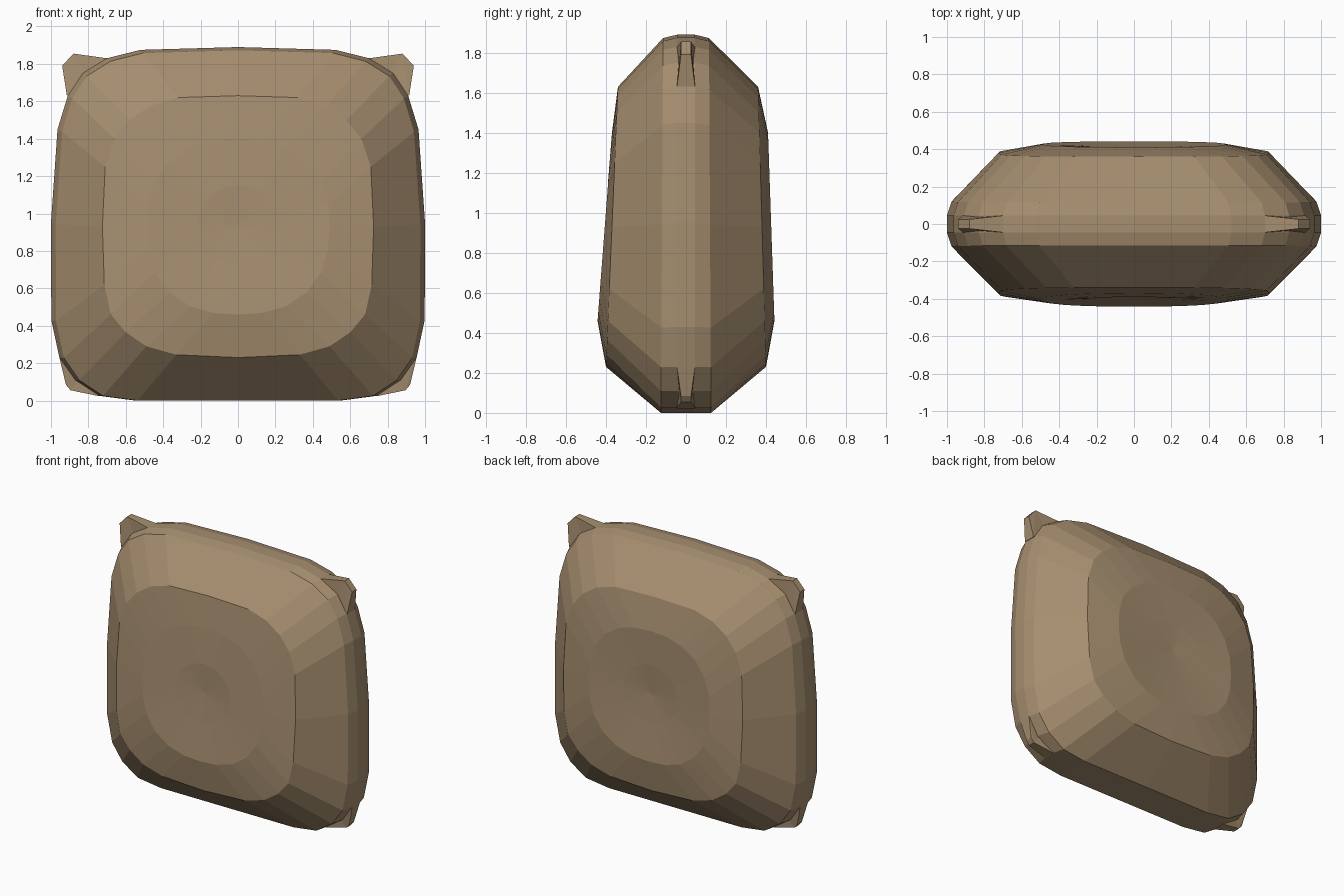
import bpy, bmesh
from math import sin, cos, pi

if "Cube" in bpy.data.objects:
    bpy.data.objects.remove(bpy.data.objects["Cube"])

mat = bpy.data.materials.new("tan_cloth")
mat.diffuse_color = (0.38, 0.27, 0.16, 1)
mat.use_nodes = True
mat.node_tree.nodes["Principled BSDF"].inputs["Base Color"].default_value = mat.diffuse_color


def finish(bm, name):
    bmesh.ops.recalc_face_normals(bm, faces=bm.faces)
    me = bpy.data.meshes.new(name)
    bm.to_mesh(me)
    bm.free()
    me.materials.append(mat)
    ob = bpy.data.objects.new(name, me)
    bpy.context.collection.objects.link(ob)
    return ob


def mirrored(half):
    # top centre, down the right side, bottom centre, back up the left side
    return half + [(-x, z) for x, z in reversed(half[1:-1])]


def rounded(rx, rz, cz, power):
    pts = []
    for i in range(24):
        s, c = sin(i * pi / 12), cos(i * pi / 12)
        k = (abs(s) ** power + abs(c) ** power) ** (-1 / power)
        pts.append((rx * s * k, cz + rz * c * k))
    return pts


# Outlines in the front plane
rim = mirrored([(0, 1.89), (.52, 1.875), (.70, 1.83), (.83, 1.75), (.91, 1.63),
                (.965, 1.45), (1.0, .95), (.998, .43), (.955, .23), (.87, .11),
                (.74, .025), (.55, 0), (0, 0)])
edge = [(x * .975, z * .991) for x, z in rim]
face = mirrored([(0, 1.63), (.32, 1.62), (.47, 1.575), (.58, 1.50), (.66, 1.40),
                 (.71, 1.25), (.725, .93), (.715, .62), (.68, .46), (.60, .365),
                 (.49, .29), (.33, .245), (0, .23)])
inner = rounded(.49, .47, .93, 2.4)
dimple = rounded(.22, .21, .94, 2.0)


# Cushion body: rings joined from the front centre to the back centre
def slope(pts, bottom, top):
    zs = [z for x, z in pts]
    lo, hi = min(zs), max(zs)
    return [(x, bottom + (top - bottom) * (z - lo) / (hi - lo), z) for x, z in pts]


rings = [slope(dimple, -.41, -.39), slope(inner, -.442, -.37),
         slope(face, -.40, -.34), slope(edge, -.125, -.115),
         slope(rim, -.045, -.045), slope(rim, .045, .045),
         slope(edge, .125, .115), slope(face, .40, .36),
         slope(inner, .442, .41), slope(dimple, .415, .41)]
bm = bmesh.new()
loops = [[bm.verts.new(p) for p in r] for r in rings]
for a, b in zip(loops, loops[1:]):
    for i in range(24):
        j = (i + 1) % 24
        bm.faces.new((a[i], a[j], b[j], b[i]))
for loop, y in ((loops[0], -.39), (loops[-1], .40)):
    tip = bm.verts.new((0, y, .94))
    for i in range(24):
        bm.faces.new((loop[i], loop[(i + 1) % 24], tip))
finish(bm, "cushion_body")


# Corner tabs: (x, z, half thickness), thinner toward the tip
def corner_tab(name, side, outline):
    bm = bmesh.new()
    front = [bm.verts.new((side * x, -t, z)) for x, z, t in outline]
    back = [bm.verts.new((side * x, t, z)) for x, z, t in outline]
    bm.faces.new(front)
    bm.faces.new(back)
    n = len(outline)
    for i in range(n):
        j = (i + 1) % n
        bm.faces.new((front[i], front[j], back[j], back[i]))
    bmesh.ops.triangulate(bm, faces=[f for f in bm.faces if len(f.verts) > 4])
    finish(bm, name)


upper = [(.70, 1.83, .045), (.88, 1.855, .025), (.94, 1.79, .025),
         (.915, 1.63, .045), (.78, 1.68, .045)]
lower = [(.955, .23, .045), (.92, .085, .025), (.895, .055, .025),
         (.74, .023, .045), (.80, .18, .045)]
for side, label in ((-1, "left"), (1, "right")):
    corner_tab("upper_tab_" + label, side, upper)
    corner_tab("lower_tab_" + label, side, lower)
